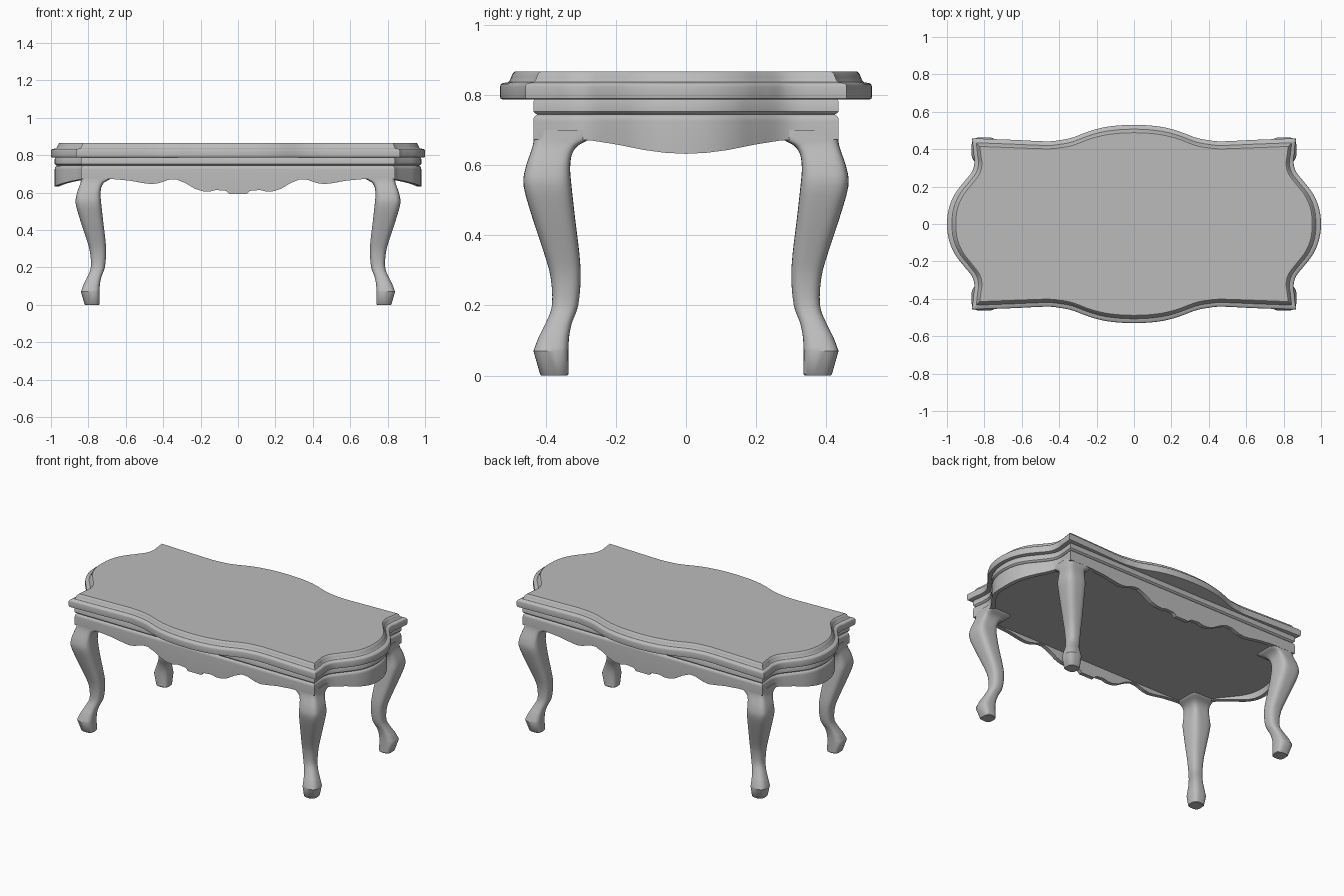
import bpy, bmesh, math

if "Cube" in bpy.data.objects:
    bpy.data.objects.remove(bpy.data.objects["Cube"])

wood = bpy.data.materials.new("grey_wood")
wood.diffuse_color = (0.5, 0.5, 0.5, 1)
wood.use_nodes = True
wood.node_tree.nodes["Principled BSDF"].inputs["Base Color"].default_value = wood.diffuse_color


def spline(pts, n, before=None, after=None):
    """Catmull-Rom curve through pts, n samples per span."""
    p = [before or pts[0]] + pts + [after or pts[-1]]
    out = []
    for i in range(1, len(p) - 2):
        for k in range(n):
            t = k / n
            out.append(tuple(0.5 * (2 * b + (c - a) * t + (2 * a - 5 * b + 4 * c - d) * t * t
                                    + (3 * b - a - 3 * c + d) * t ** 3)
                             for a, b, c, d in zip(*p[i - 1:i + 3])))
    return out + [tuple(pts[-1])]


def outline(front, end, n_front, n_end):
    """Full closed outline from one quarter: long side, then short side."""
    q = spline(front, n_front, before=(-front[1][0], front[1][1]))[:-1]
    q += spline(end, n_end, after=(end[-2][0], -end[-2][1]))
    half = q + [(x, -y) for x, y in reversed(q[:-1])]
    return half + [(-x, y) for x, y in reversed(half[1:-1])]


def lerp_table(table, v):
    for (a, za), (b, zb) in zip(table, table[1:]):
        if v <= b:
            return za + (zb - za) * (v - a) / (b - a)
    return table[-1][1]


def loft(name, rings):
    """Skin closed rings of points and cap both ends."""
    bm = bmesh.new()
    vs = [[bm.verts.new(c) for c in r] for r in rings]
    n = len(vs[0])
    for a, b in zip(vs, vs[1:]):
        for i in range(n):
            j = (i + 1) % n
            bm.faces.new((a[i], a[j], b[j], b[i]))
    bm.faces.new(vs[0])
    bm.faces.new(vs[-1])
    bmesh.ops.recalc_face_normals(bm, faces=bm.faces)
    me = bpy.data.meshes.new(name)
    bm.to_mesh(me)
    bm.free()
    ob = bpy.data.objects.new(name, me)
    bpy.context.collection.objects.link(ob)
    me.materials.append(wood)
    bpy.ops.object.select_all(action='DESELECT')
    ob.select_set(True)
    bpy.context.view_layer.objects.active = ob
    bpy.ops.object.shade_smooth_by_angle(angle=math.radians(35))
    return ob


def blend(outer, inner, k, z):
    return [(a[0] + (b[0] - a[0]) * k, a[1] + (b[1] - a[1]) * k, z(a) if callable(z) else z)
            for a, b in zip(outer, inner)]


# Table top: serpentine outline with a stepped moulded edge
rim = outline([(0, .53), (.12, .523), (.22, .502), (.33, .462), (.4, .448), (.47, .442), (.65, .45), (.866, .458)],
              [(.866, .458), (.858, .38), (.853, .33), (.866, .28), (.905, .23), (.955, .165), (.988, .09), (1, 0)],
              6, 6)
field = outline([(0, .488), (.12, .481), (.22, .46), (.33, .42), (.4, .407), (.47, .402), (.65, .408), (.825, .415)],
                [(.825, .415), (.818, .36), (.813, .32), (.825, .27), (.865, .215), (.912, .155), (.943, .085),
                 (.953, 0)], 6, 6)
top_profile = [(.15, .787), (.03, .789), (0, .796), (0, .823), (.04, .829), (.15, .833), (.55, .836),
               (.68, .842), (.76, .851), (.86, .861), (1, .866)]
loft("table_top", [blend(rim, field, k, z) for k, z in top_profile])

# Apron: straight long sides, bowed ends, scalloped lower edge
skirt = outline([(0, .435), (.28, .435), (.56, .435), (.84, .435)],
                [(.84, .435), (.832, .36), (.832, .31), (.85, .265), (.9, .2), (.945, .14), (.972, .075), (.98, 0)],
                24, 5)
skirt_in = outline([(0, .41), (.28, .41), (.56, .41), (.815, .41)],
                   [(.815, .41), (.807, .36), (.807, .31), (.825, .255), (.875, .19), (.92, .13), (.947, .07),
                    (.955, 0)], 24, 5)
long_edge = [(0, .592), (.052, .592), (.06, .609), (.12, .614), (.15, .605), (.19, .607), (.23, .62), (.28, .65),
             (.33, .671), (.37, .669), (.42, .651), (.46, .645), (.5, .65), (.58, .664), (.68, .673), (1, .673)]
end_edge = [(0, .632), (.06, .635), (.12, .643), (.2, .659), (.27, .67), (.32, .673), (1, .673)]


def hem(p):
    if abs(p[1]) > .43:
        return lerp_table(long_edge, abs(p[0]))
    return lerp_table(end_edge, abs(p[1]))


apron_profile = [(.8, .79), (.2, .789), (0, .78), (0, .753), (.2, .747), (.5, .744), (.25, .741),
                 (.05, .735), (0, .725), (0, hem), (1, hem), (1, .676)]
loft("apron", [blend(skirt, skirt_in, k, z) for k, z in apron_profile])

# Cabriole legs: height, outer and inner edge, squareness of the section
foot = [(0, .412, .338, 3), (.004, .416, .335, 3)]
shank = [(.07, .435, .335, 3), (.11, .42, .333, 2.8), (.15, .4, .325, 2.6), (.2, .382, .307, 2.6),
         (.28, .386, .3, 2.8), (.35, .405, .304, 3), (.45, .438, .316, 3.2), (.54, .463, .326, 3.6),
         (.59, .458, .33, 4), (.63, .445, .325, 4.5), (.655, .437, .308, 5), (.675, .434, .275, 6),
         (.7, .432, .27, 6)]
SIDES = 32


def leg_ring(z, outer, inner, power):
    c, r = (outer + inner) / 2, (outer - inner) / 2
    ring = []
    for i in range(SIDES):
        a = 2 * math.pi * (i + .5) / SIDES
        x, y = (math.copysign(abs(f) ** (2 / power), f) * r + c for f in (math.cos(a), math.sin(a)))
        ring.append((x + .405, y, z))
    return ring


leg_rings = [leg_ring(*row) for row in foot + spline(shank, 3)]
for side, sx in (("left", -1), ("right", 1)):
    for end, sy in (("front", -1), ("back", 1)):
        loft(f"{end}_{side}_leg", [[(sx * x, sy * y, z) for x, y, z in r] for r in leg_rings])
